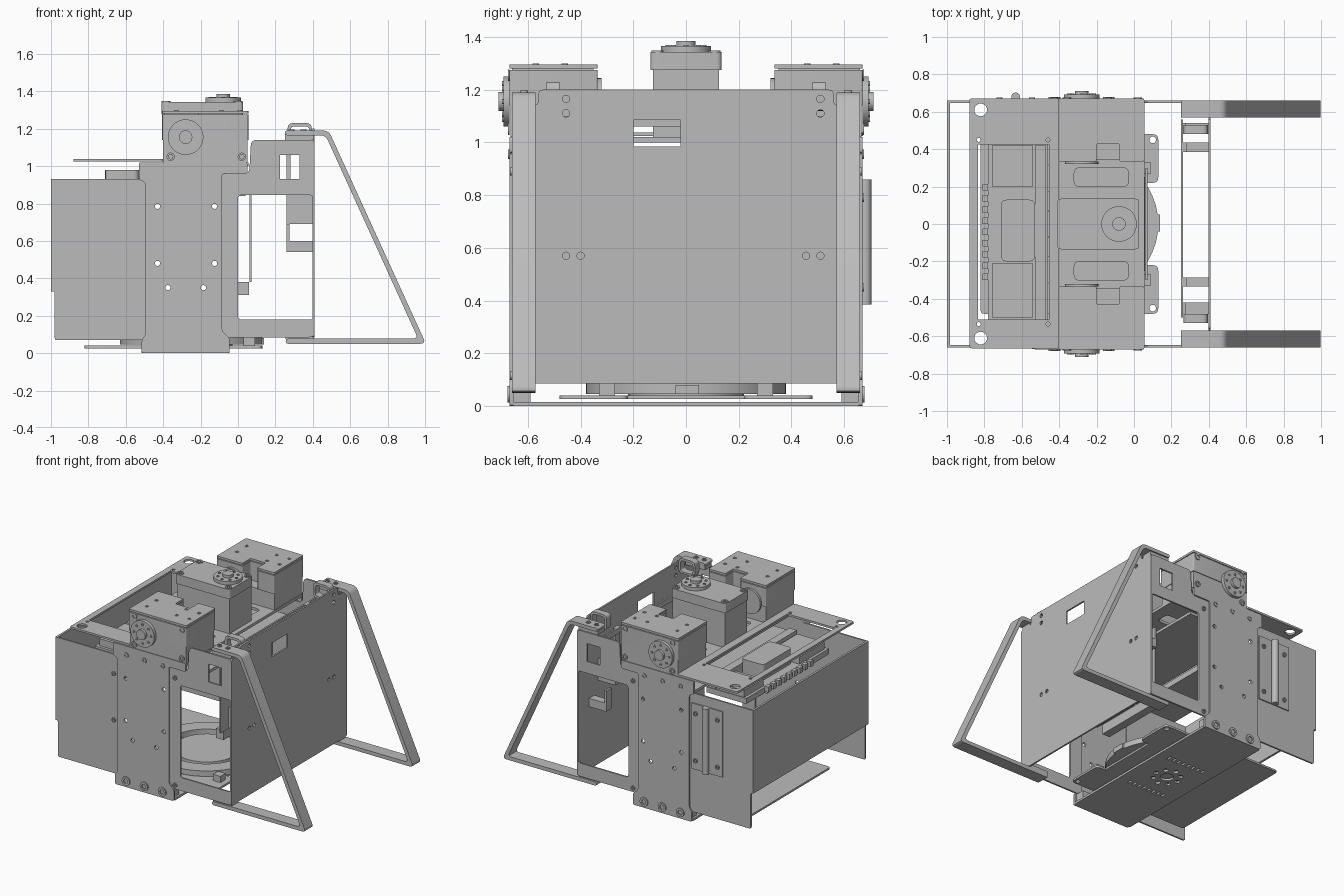
import bpy, math
from mathutils import Matrix, Vector

cube = bpy.data.objects.get("Cube")
if cube:
    bpy.data.objects.remove(cube, do_unlink=True)

grey = bpy.data.materials.new("machined grey")
grey.use_nodes = True
grey.diffuse_color = (0.5, 0.5, 0.5, 1)
grey.node_tree.nodes["Principled BSDF"].inputs["Base Color"].default_value = (0.5, 0.5, 0.5, 1)

# Local profile axes (u, v, thickness) mapped to the world
PLANES = {
    "xy": Matrix.Identity(4),
    "xz": Matrix(((1, 0, 0, 0), (0, 0, -1, 0), (0, 1, 0, 0), (0, 0, 0, 1))),
    "yz": Matrix(((0, 0, 1, 0), (1, 0, 0, 0), (0, 1, 0, 0), (0, 0, 0, 1))),
}
NORMAL = {"xy": Vector((0, 0, 1)), "xz": Vector((0, 1, 0)), "yz": Vector((1, 0, 0))}


def fillet(points, r, steps=4):
    """Round the corners of a polygon."""
    pts = [Vector(p) for p in points]
    if r <= 0:
        return pts
    out = []
    for i, p in enumerate(pts):
        a, b = pts[i - 1] - p, pts[(i + 1) % len(pts)] - p
        cut = min(r, a.length * 0.49, b.length * 0.49)
        p0, p1 = p + a.normalized() * cut, p + b.normalized() * cut
        for k in range(steps + 1):
            t = k / steps
            out.append(p0 * (1 - t) ** 2 + p * 2 * t * (1 - t) + p1 * t * t)
    return out


def rect(u0, u1, v0, v1, r=0.0):
    return fillet([(u0, v0), (u1, v0), (u1, v1), (u0, v1)], r)


def circle(u, v, r, n=24):
    return [Vector((u + r * math.cos(math.tau * k / n), v + r * math.sin(math.tau * k / n))) for k in range(n)]


def plate(name, plane, lo, hi, *loops):
    """Extrude an outline between lo and hi; further loops are holes."""
    curve = bpy.data.curves.new(name, "CURVE")
    curve.dimensions = "2D"
    curve.fill_mode = "BOTH"
    curve.extrude = abs(hi - lo) / 2
    for loop in loops:
        spline = curve.splines.new("POLY")
        spline.points.add(len(loop) - 1)
        for pt, co in zip(spline.points, loop):
            pt.co = (co.x, co.y, 0, 1)
        spline.use_cyclic_u = True
    temp = bpy.data.objects.new(name + "_profile", curve)
    bpy.context.collection.objects.link(temp)
    graph = bpy.context.evaluated_depsgraph_get()
    mesh = bpy.data.meshes.new_from_object(temp.evaluated_get(graph))
    bpy.data.objects.remove(temp, do_unlink=True)
    mesh.transform(Matrix.Translation(NORMAL[plane] * (lo + hi) / 2) @ PLANES[plane])
    mesh.materials.clear()
    mesh.materials.append(grey)
    obj = bpy.data.objects.new(name, mesh)
    bpy.context.collection.objects.link(obj)
    parts.append(obj)
    return obj


def box(name, x0, x1, y0, y1, z0, z1, r=0.0):
    return plate(name, "xy", z0, z1, rect(x0, x1, y0, y1, r))


def screws(name, plane, base, out, spots, r=0.016):
    for u, v in spots:
        plate(name, plane, base, base + out, circle(u, v, r, 14), circle(u, v, r * 0.55, 8))


def horn(name, plane, base, out, u, v):
    """Servo output disc with hub and a ring of screws."""
    plate(name, plane, base, base + out * 0.55, circle(u, v, 0.095, 40))
    plate(name + "_hub", plane, base, base + out, circle(u, v, 0.036))
    ring = [(u + 0.068 * math.cos(k * math.tau / 8), v + 0.068 * math.sin(k * math.tau / 8)) for k in range(8)]
    screws(name + "_screw", plane, base + out * 0.55, out * 0.1, ring, 0.01)


parts = []

# Rear cover sheet, closed toward -x
plate("rear_wall", "yz", -1.0, -0.985, rect(-0.66, 0.66, 0.33, 0.93))

for s, side in ((-1, "front"), (1, "back")):
    # Side sheets
    plate(side + "_cover", "xz", s * 0.648, s * 0.66,
          fillet([(-0.98, 0.07), (-0.48, 0.07), (-0.48, 0.93), (-1, 0.93), (-1, 0.33), (-0.98, 0.33)], 0.012))
    mid_holes = [circle(x, z, 0.014, 14) for x, z in
                 [(-0.43, 0.785), (-0.125, 0.785), (-0.43, 0.48), (-0.125, 0.48), (-0.375, 0.35), (-0.185, 0.35)]]
    plate(side + "_centre_plate", "xz", s * 0.655, s * 0.67,
          fillet([(-0.515, 0), (-0.045, 0), (-0.045, 0.08), (-0.085, 0.12), (-0.085, 0.96), (0.05, 0.96),
                  (0.05, 1.02), (-0.53, 1.02), (-0.53, 0.93), (-0.495, 0.91), (-0.495, 0.1), (-0.515, 0.07)], 0.012),
          *mid_holes)
    plate(side + "_frame", "xz", s * 0.648, s * 0.66,
          fillet([(-0.1, 0.085), (0.41, 0.085), (0.41, 1.14), (0.07, 1.14), (0.06, 0.96), (-0.1, 0.96)], 0.03),
          rect(0, 0.403, 0.18, 0.845, 0.02), rect(0.225, 0.33, 0.93, 1.06))
    screws(side + "_upper_screw", "xz", s * 0.67, s * 0.006, [(x, 0.955) for x in (-0.425, -0.28, -0.135)], 0.018)
    screws(side + "_foot_screw", "xz", s * 0.67, s * 0.008, [(x, 0.045) for x in (-0.425, -0.28, -0.135)], 0.032)
    screws(side + "_edge_screw", "xz", s * 0.66, s * 0.008,
           [(-0.53, 0.79), (-0.53, 0.455), (-0.04, 0.89), (-0.04, 0.115)])
    box(side + "_foot_block", -0.5, -0.06, *sorted((s * 0.59, s * 0.656)), 0.015, 0.08)

    # Slanted skid handle
    outer = fillet([(0.25, 1.165), (0.25, 1.19), (0.485, 1.19), (1.005, 0.05), (0.255, 0.05), (0.255, 0.077),
                    (0.963, 0.077), (0.468, 1.165)], 0.03)
    plate(side + "_handle", "xz", s * 0.57, s * 0.66, outer)
    screws(side + "_handle_screw", "xy", 1.19, 0.006, [(0.285, s * 0.615), (0.35, s * 0.615)])
    box(side + "_handle_upper_mount", 0.25, 0.405, *sorted((s * 0.575, s * 0.65)), 1.14, 1.168)
    box(side + "_handle_lower_mount", 0.255, 0.405, *sorted((s * 0.575, s * 0.65)), 0.075, 0.1)

    # Side servo with an inner notch
    notched = fillet([(-0.405, s * 0.67), (0.055, s * 0.67), (0.055, s * 0.335), (-0.08, s * 0.335),
                      (-0.08, s * 0.43), (-0.2, s * 0.43), (-0.2, s * 0.335), (-0.405, s * 0.335)], 0.008)
    box(side + "_servo_base", -0.4, 0.05, *sorted((s * 0.345, s * 0.665)), 1.02, 1.14)
    plate(side + "_servo_body", "xy", 1.14, 1.275, notched)
    plate(side + "_servo_lid", "xy", 1.28, 1.295, notched)
    plate(side + "_servo_core", "xy", 1.27, 1.285, rect(-0.395, -0.21, *sorted((s * 0.35, s * 0.66))))
    horn(side + "_servo_horn", "xz", s * 0.67, s * 0.042, -0.28, 1.155)
    screws(side + "_servo_corner_screw", "xz", s * 0.67, s * 0.006,
           [(x, z) for x in (-0.36, 0.02) for z in (1.05, 1.255)], 0.022)
    screws(side + "_servo_lid_screw", "xy", 1.295, 0.004,
           [(x, s * y) for x in (-0.33, -0.09, 0.01) for y in (0.46, 0.57)], 0.012)
    plate(side + "_servo_inner_hub", "xz", s * 0.335, s * 0.32, circle(-0.28, 1.155, 0.09))

    # Strap loop at the top of the end wall
    plate(side + "_strap", "xz", s * 0.48, s * 0.53,
          fillet([(0.265, 1.12), (0.265, 1.23), (0.395, 1.23), (0.395, 1.12)], 0.03),
          fillet([(0.282, 1.135), (0.282, 1.213), (0.38, 1.213), (0.38, 1.135)], 0.02))

# End wall with viewing slot
wall_holes = [(y, z) for y in (-0.455, 0.51) for z in (1.165, 1.11)] + [(y, 0.57) for y in (-0.455, -0.4, 0.455, 0.51)]
plate("end_wall", "yz", 0.398, 0.41,
      fillet([(-0.66, 0.085), (0.66, 0.085), (0.66, 1.14), (0.56, 1.14), (0.56, 1.2), (-0.56, 1.2), (-0.56, 1.14),
              (-0.66, 1.14)], 0.02),
      rect(-0.2, -0.02, 0.985, 1.085), *[circle(y, z, 0.014, 12) for y, z in wall_holes])

# Cradle brackets inside the end wall
for y in (0.41, -0.31):
    box("cradle_arm", 0.26, 0.4, y - 0.025, y + 0.025, 0.69, 0.85)
    box("cradle_upper", 0.26, 0.28, y - 0.025, y + 0.025, 0.85, 1.1)
for y in (0.51, -0.45):
    box("cradle_hook", 0.26, 0.4, y - 0.03, y + 0.03, 0.54, 0.6)
    box("cradle_lip", 0.26, 0.275, y - 0.03, y + 0.03, 0.6, 0.69)
box("cradle_rail", 0.25, 0.262, -0.5, 0.56, 1.06, 1.1)

# Decks
plate("centre_deck", "xy", 1.0, 1.02, rect(-0.44, 0.055, -0.655, 0.655),
      *[rect(-0.32, -0.03, s * 0.25 - 0.05, s * 0.25 + 0.05, 0.03) for s in (-1, 1)])
box("inner_deck", -0.42, 0.04, -0.62, 0.62, 0.84, 0.86)
plate("rear_frame", "xy", 1.024, 1.038, rect(-0.88, -0.4, -0.665, 0.672, 0.015),
      rect(-0.835, -0.455, -0.51, 0.425), *[circle(-0.82, y, 0.034) for y in (-0.61, 0.61)],
      *[circle(x, y, 0.011, 10) for x in (-0.83, -0.46) for y in (-0.535, 0.45)])

# Control unit below the rear frame
box("control_board", -0.78, -0.46, -0.52, 0.425, 0.83, 0.87)
box("control_cover", -0.71, -0.53, -0.2, 0.13, 0.87, 0.98, 0.03)
for y0, y1 in ((-0.5, -0.21), (0.2, 0.42)):
    box("control_side_box", -0.76, -0.54, y0, y1, 0.87, 0.92)
box("control_rail", -0.53, -0.47, -0.51, 0.42, 0.87, 0.94)
for k in range(9):
    box("connector_tooth", -0.81, -0.78, -0.3 + k * 0.06, -0.265 + k * 0.06, 0.84, 0.88)
box("inner_panel", 0.062, 0.072, -0.3, 0.3, 0.38, 0.85)
box("inner_block", 0.0, 0.06, -0.25, 0.25, 0.31, 0.38)

# Centre servo
box("centre_servo_base", -0.4, 0.02, -0.125, 0.125, 1.02, 1.27)
box("centre_servo_body", -0.41, 0.028, -0.135, 0.135, 1.275, 1.343, 0.02)
box("centre_servo_gasket", -0.4, 0.02, -0.125, 0.125, 1.265, 1.28)
horn("centre_servo_horn", "xy", 1.343, 0.042, -0.08, 0)
screws("centre_servo_screw", "xy", 1.343, 0.006, [(x, y) for x in (-0.385, 0.0) for y in (-0.108, 0.108)], 0.024)

# Hinge strip on the back side
box("hinge_leaf", -0.76, -0.51, 0.66, 0.668, 0.385, 0.86)
plate("hinge_rod", "xy", 0.385, 0.86, circle(-0.633, 0.68, 0.023))
screws("hinge_screw", "xz", 0.668, 0.008, [(x, z) for x in (-0.72, -0.545) for z in (0.45, 0.79)])

# Underside: base plate, second plate with ears, round drive module
slots = [rect(-0.42 + k * 0.04, -0.405 + k * 0.04, y - 0.02, y + 0.02) for k in range(8) for y in (-0.2, 0.2)]
ports = [circle(-0.28 + 0.09 * math.cos(k * math.tau / 8), 0.09 * math.sin(k * math.tau / 8), 0.018, 12) for k in range(8)]
plate("base_plate", "xy", 0.0, 0.016, rect(-0.515, -0.045, -0.655, 0.655), circle(-0.28, 0, 0.045), *slots, *ports)
box("second_plate", -0.82, 0.06, -0.48, 0.48, 0.026, 0.04, 0.02)
for s in (-1, 1):
    plate("plate_ear", "xy", 0.026, 0.04, rect(0.03, 0.13, *sorted((s * 0.22, s * 0.48)), 0.03),
          circle(0.1, s * 0.45, 0.018, 12))
    box("module_clip", 0.03, 0.09, s * 0.3 - 0.03, s * 0.3 + 0.03, 0.04, 0.085)
plate("drive_ring", "xy", 0.045, 0.085, circle(-0.25, 0, 0.38, 48), circle(-0.25, 0, 0.27, 48))
plate("drive_core", "xy", 0.04, 0.075, circle(-0.25, 0, 0.22, 32))
box("drive_tab", 0.11, 0.14, -0.04, 0.05, 0.045, 0.08)

# Shading
for obj in bpy.context.selected_objects:
    obj.select_set(False)
for obj in parts:
    obj.select_set(True)
bpy.context.view_layer.objects.active = parts[0]
bpy.ops.object.shade_smooth_by_angle(angle=math.radians(30))
